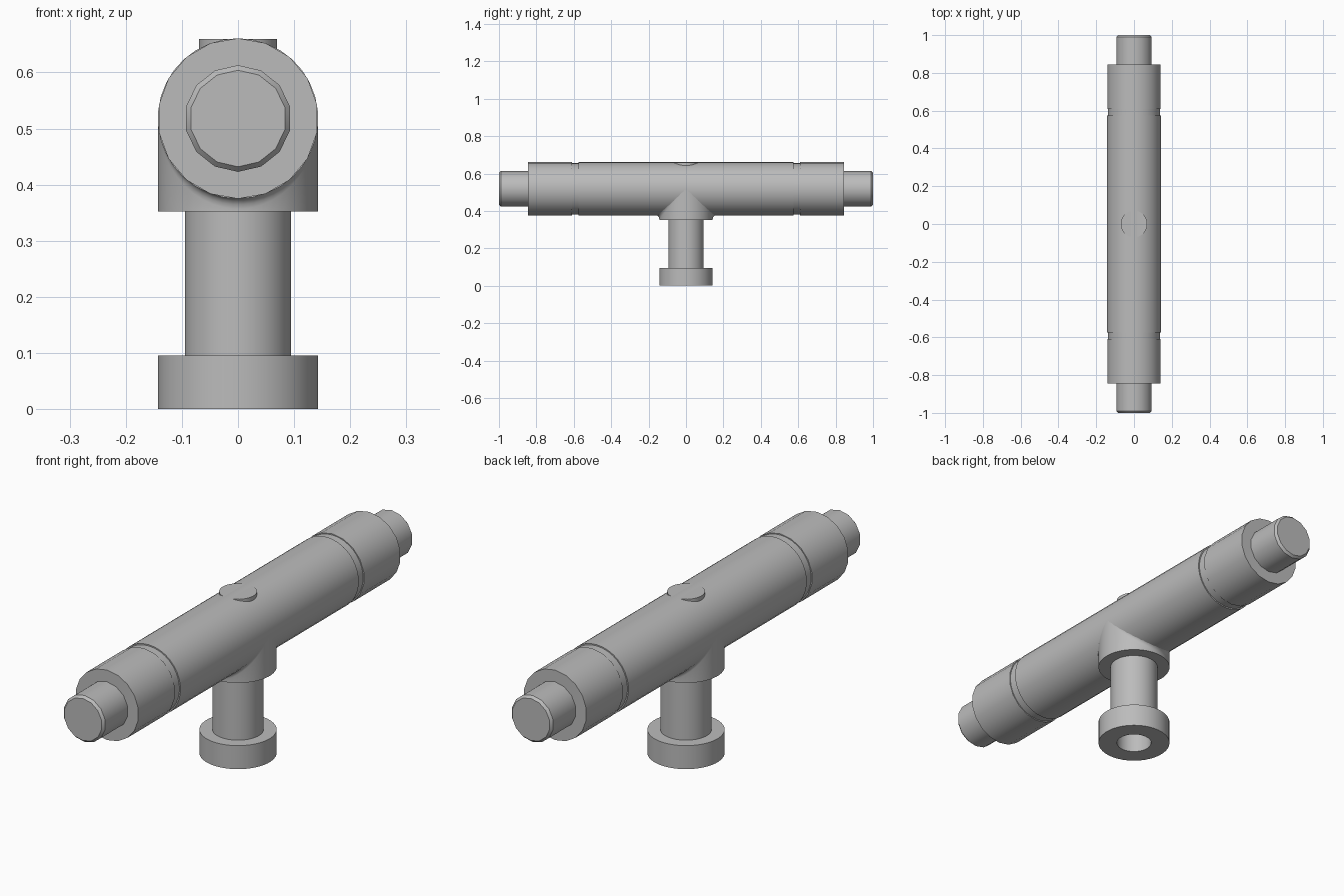
import bpy, bmesh
from math import sin, cos, tau, pi, sqrt, radians

if "Cube" in bpy.data.objects:
    bpy.data.objects.remove(bpy.data.objects["Cube"], do_unlink=True)

R = 0.143        # barrel, collar and foot radius
AXIS_Z = 0.518   # height of the barrel axis

grey = bpy.data.materials.new("plain grey")
grey.use_nodes = True
grey.diffuse_color = (0.5, 0.5, 0.5, 1)
grey.node_tree.nodes["Principled BSDF"].inputs["Base Color"].default_value = (0.5, 0.5, 0.5, 1)


def skin(name, rings):
    """Join consecutive rings of points with quads."""
    bm = bmesh.new()
    loops = [[bm.verts.new(p) for p in ring] for ring in rings]
    for a, b in zip(loops, loops[1:]):
        n = len(a)
        for i in range(n):
            j = (i + 1) % n
            bm.faces.new((a[i], a[j], b[j], b[i]))
    bmesh.ops.remove_doubles(bm, verts=bm.verts, dist=1e-5)
    bmesh.ops.recalc_face_normals(bm, faces=bm.faces)
    mesh = bpy.data.meshes.new(name)
    bm.to_mesh(mesh)
    bm.free()
    mesh.materials.append(grey)
    obj = bpy.data.objects.new(name, mesh)
    bpy.context.collection.objects.link(obj)
    bpy.ops.object.select_all(action="DESELECT")
    obj.select_set(True)
    bpy.context.view_layer.objects.active = obj
    bpy.ops.object.shade_smooth_by_angle(angle=radians(32))
    return obj


def angles(sides):
    return [(i + 0.5) * tau / sides for i in range(sides)]


def lathe(name, profile, sides, along_y=False):
    """Turn (radius, distance) points about z, or about the barrel axis."""
    if along_y:
        rings = [[(r * cos(a), d, AXIS_Z + r * sin(a)) for a in angles(sides)] for r, d in profile]
    else:
        rings = [[(r * cos(a), r * sin(a), d) for a in angles(sides)] for r, d in profile]
    return skin(name, rings)


# Long horizontal barrel
lathe("barrel", [(0, -0.575), (R, -0.575), (R, 0.575), (0, 0.575)], 34, True)

# Groove, end sleeve and plug at each end
for side, s in (("front", -1), ("back", 1)):
    lathe(side + "_groove", [(0.138, s * 0.57), (0.138, s * 0.615)], 34, True)
    lathe(side + "_sleeve", [(0, s * 0.61), (R, s * 0.61), (R, s * 0.845), (0, s * 0.845)], 18, True)
    lathe(side + "_plug", [(0, s * 0.8), (0.095, s * 0.8), (0.095, s * 0.99),
                           (0.086, s), (0, s)], 14, True)

# Hollow stem with a wide foot
lathe("stem_and_foot", [(0, 0.45), (0.069, 0.45), (0.069, 0), (R, 0), (R, 0.096),
                        (0.095, 0.096), (0.095, 0.46), (0, 0.46)], 40)

# Collar that meets the barrel in a saddle with a small fillet
turn = angles(48)
rings = [[(r * cos(a), r * sin(a), 0.352) for a in turn] for r in (0.09, R)]
for step in range(5):
    t = step / 4 * pi / 2
    ring = []
    for a in turn:
        saddle = AXIS_Z - R * sqrt(1 - cos(a) ** 2) + 0.002
        fillet = 0.02 * abs(sin(a))
        ring.append((R * cos(a), R * sin(a) + sin(a) * fillet * (1 - cos(t)),
                     saddle - fillet * (1 - sin(t))))
    rings.append(ring)
skin("collar", rings)

# Flat round button on top
lathe("top_button", [(0, 0.55), (0.07, 0.55), (0.07, 0.6595), (0, 0.6595)], 32)
